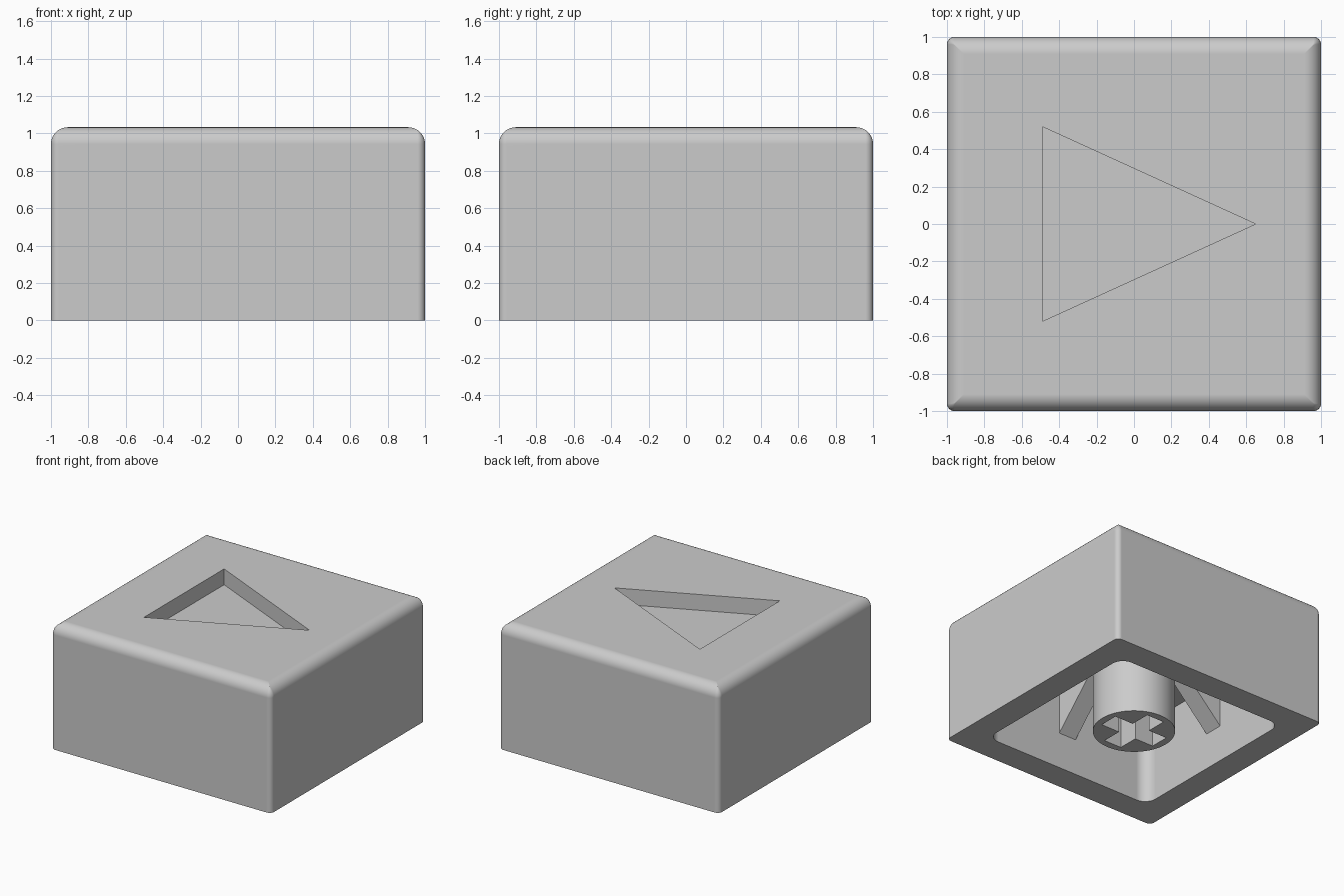
import bpy, bmesh
from math import sin, cos, pi

if "Cube" in bpy.data.objects:
    bpy.data.objects.remove(bpy.data.objects["Cube"])

HEIGHT = 1.033
CEILING = 0.70      # underside of the top plate
CAVITY = 0.78       # half width of the hollow
TOP_RADIUS = 0.09
SIDE_RADIUS = 0.04

grey = bpy.data.materials.new("light grey plastic")
grey.use_nodes = True
grey.diffuse_color = (0.6, 0.6, 0.6, 1)
grey.node_tree.nodes["Principled BSDF"].inputs["Base Color"].default_value = (0.6, 0.6, 0.6, 1)


def rounded_square(half, radius, z, steps=8):
    """Outline of a square with rounded corners."""
    points = []
    for corner in range(4):
        for i in range(steps + 1):
            a = (corner + i / steps) * pi / 2
            mid = (corner + 0.5) * pi / 2
            cx = (half - radius) * (1 if cos(mid) > 0 else -1)
            cy = (half - radius) * (1 if sin(mid) > 0 else -1)
            points.append((cx + radius * cos(a), cy + radius * sin(a), z))
    return points


def loft(name, outlines):
    """Closed solid through a list of outlines with equal point counts."""
    bm = bmesh.new()
    rings = [[bm.verts.new(p) for p in outline] for outline in outlines]
    for low, high in zip(rings, rings[1:]):
        for i in range(len(low)):
            j = (i + 1) % len(low)
            bm.faces.new((low[i], low[j], high[j], high[i]))
    bm.faces.new(rings[0][::-1])
    bm.faces.new(rings[-1])
    bmesh.ops.recalc_face_normals(bm, faces=bm.faces)
    mesh = bpy.data.meshes.new(name)
    bm.to_mesh(mesh)
    bm.free()
    obj = bpy.data.objects.new(name, mesh)
    bpy.context.collection.objects.link(obj)
    mesh.materials.append(grey)
    return obj


def prism(name, outline, z0, z1):
    return loft(name, [[(x, y, z) for x, y in outline] for z in (z0, z1)])


def select(obj):
    bpy.ops.object.select_all(action='DESELECT')
    obj.select_set(True)
    bpy.context.view_layer.objects.active = obj


def cut(obj, cutter):
    """Subtract the cutter, then discard it."""
    mod = obj.modifiers.new("cut", 'BOOLEAN')
    mod.operation = 'DIFFERENCE'
    mod.solver = 'EXACT'
    mod.object = cutter
    select(obj)
    bpy.ops.object.modifier_apply(modifier=mod.name)
    bpy.data.objects.remove(cutter)


def smooth(obj):
    select(obj)
    bpy.ops.object.shade_smooth_by_angle(angle=pi / 6)
    mod = obj.modifiers.new("flat face normals", 'WEIGHTED_NORMAL')
    mod.keep_sharp = True


# Cap shell: cavity ceiling, cavity wall, rim, outer wall, rounded top
outlines = [rounded_square(CAVITY, 0.1, CEILING),
            rounded_square(CAVITY, 0.1, 0),
            rounded_square(1, SIDE_RADIUS, 0)]
for i in range(9):
    a = i / 8 * pi / 2
    inset = TOP_RADIUS * (1 - cos(a))
    outlines.append(rounded_square(1 - inset, max(SIDE_RADIUS - inset, 0.003),
                                   HEIGHT - TOP_RADIUS * (1 - sin(a))))
shell = loft("cap_shell", outlines)

# Triangular recess in the top
triangle = [(-0.49, -0.52), (0.65, 0), (-0.49, 0.52)]
cut(shell, prism("triangle_cutter", triangle, HEIGHT - 0.13, HEIGHT + 0.2))
smooth(shell)

# Hollow stem with a cross-shaped socket
circle = [(0.31 * cos(i * pi / 32), 0.31 * sin(i * pi / 32)) for i in range(64)]
stem = prism("stem", circle, 0, CEILING + 0.02)
arm, width = 0.25, 0.08
cross = []
for c, s in ((1, 0), (0, 1), (-1, 0), (0, -1)):
    for x, y in ((arm, -width), (arm, width), (width, width)):
        cross.append((x * c - y * s, x * s + y * c))
cut(stem, prism("socket_cutter", cross, -0.1, 0.45))
smooth(stem)

# Four sloped ribs bracing the walls against the ceiling
outer = CAVITY + 0.02
profile = [(outer, 0.30), (CAVITY, 0.30), (0.38, CEILING),
           (0.38, CEILING + 0.02), (outer, CEILING + 0.02)]
for i, side in enumerate(("left", "back", "right", "front")):
    rib = loft(side + "_rib", [[(x, y, z) for x, z in profile] for y in (-0.08, 0.08)])
    rib.rotation_euler.z = i * pi / 2
